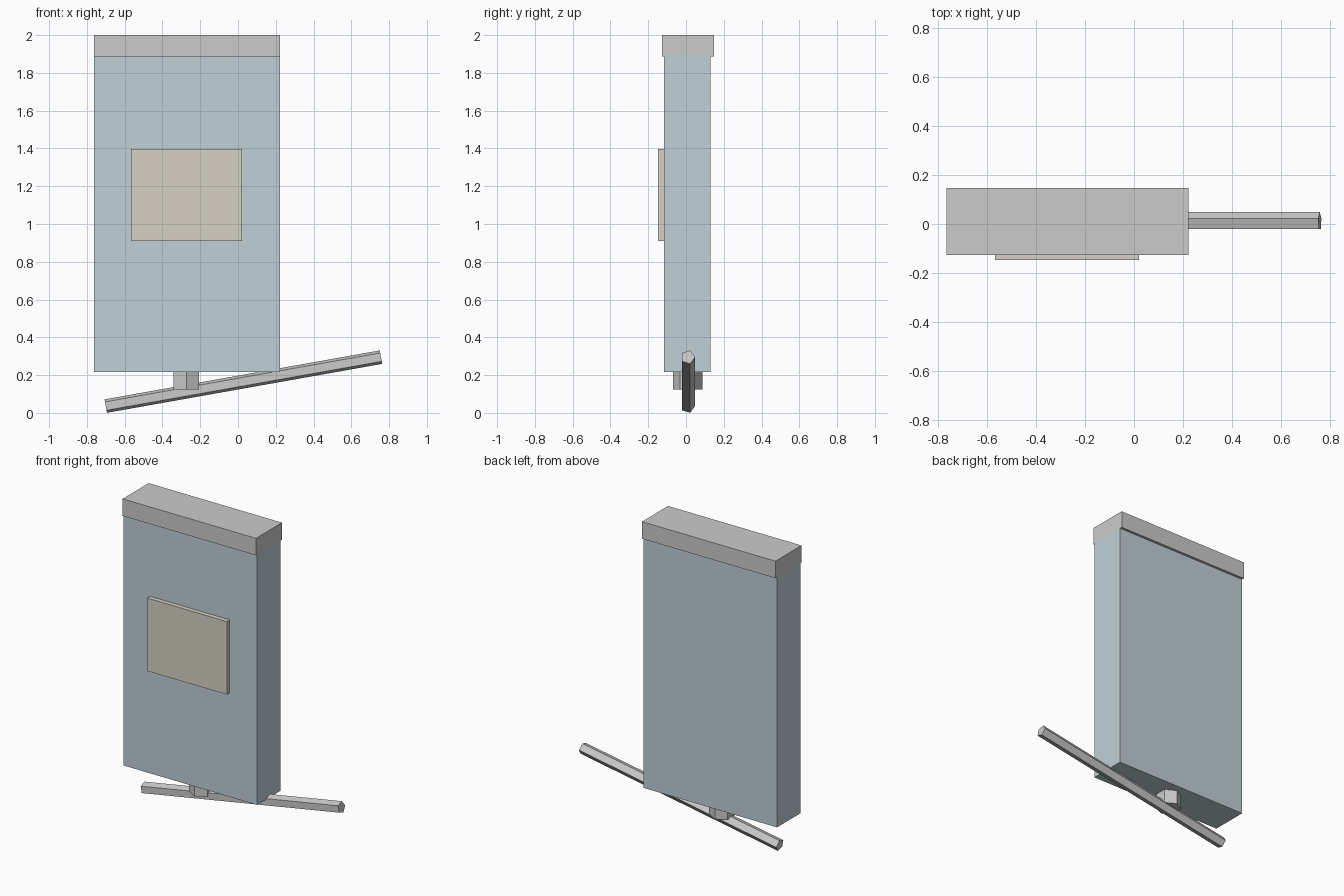
import bpy
from mathutils import Vector

if "Cube" in bpy.data.objects:
    bpy.data.objects.remove(bpy.data.objects["Cube"])


def colour(obj, name, rgb):
    mat = bpy.data.materials.new(name)
    mat.diffuse_color = (*rgb, 1)
    mat.use_nodes = True
    mat.node_tree.nodes["Principled BSDF"].inputs["Base Color"].default_value = mat.diffuse_color
    obj.data.materials.append(mat)


def box(name, lo, hi):
    lo, hi = Vector(lo), Vector(hi)
    bpy.ops.mesh.primitive_cube_add(size=1, location=(lo + hi) / 2)
    obj = bpy.context.object
    obj.name = name
    obj.scale = hi - lo
    bpy.ops.object.transform_apply(location=False, rotation=False, scale=True)
    return obj


def prism(name, a, b, radius, sides, first):
    """Flat-sided bar from a to b; 'first' is the direction of its first corner."""
    a, b, first = Vector(a), Vector(b), Vector(first)
    axis = (b - a).normalized()
    bpy.ops.mesh.primitive_cylinder_add(vertices=sides, radius=radius, depth=(b - a).length)
    obj = bpy.context.object
    obj.name = name
    # Blender puts the first corner on local +Y
    m = obj.matrix_world.copy()
    for col, vec in enumerate((first.cross(axis), first, axis, (a + b) / 2)):
        for row in range(3):
            m[row][col] = vec[row]
    obj.matrix_world = m
    return obj


# Upright slab with front plate and top cap
body = box("body", (-0.763, -0.117, 0.217), (0.222, 0.13, 1.895))
colour(body, "pale_blue", (0.53, 0.63, 0.68))
plate = box("front_plate", (-0.567, -0.147, 0.911), (0.021, -0.115, 1.398))
colour(plate, "cream", (0.68, 0.64, 0.56))
box("top_cap", (-0.763, -0.127, 1.886), (0.222, 0.147, 2.0))

# Short hexagonal post under the slab
prism("post", (-0.273, 0.0085, 0.124), (-0.273, 0.0085, 0.225), 0.078, 6, (0, 1, 0))

# Tilted five-sided rod, one corner pointing to the back
prism("rod", (-0.70, 0.01, 0.036), (0.757, 0.01, 0.295), 0.038, 5, (0, 1, 0))
